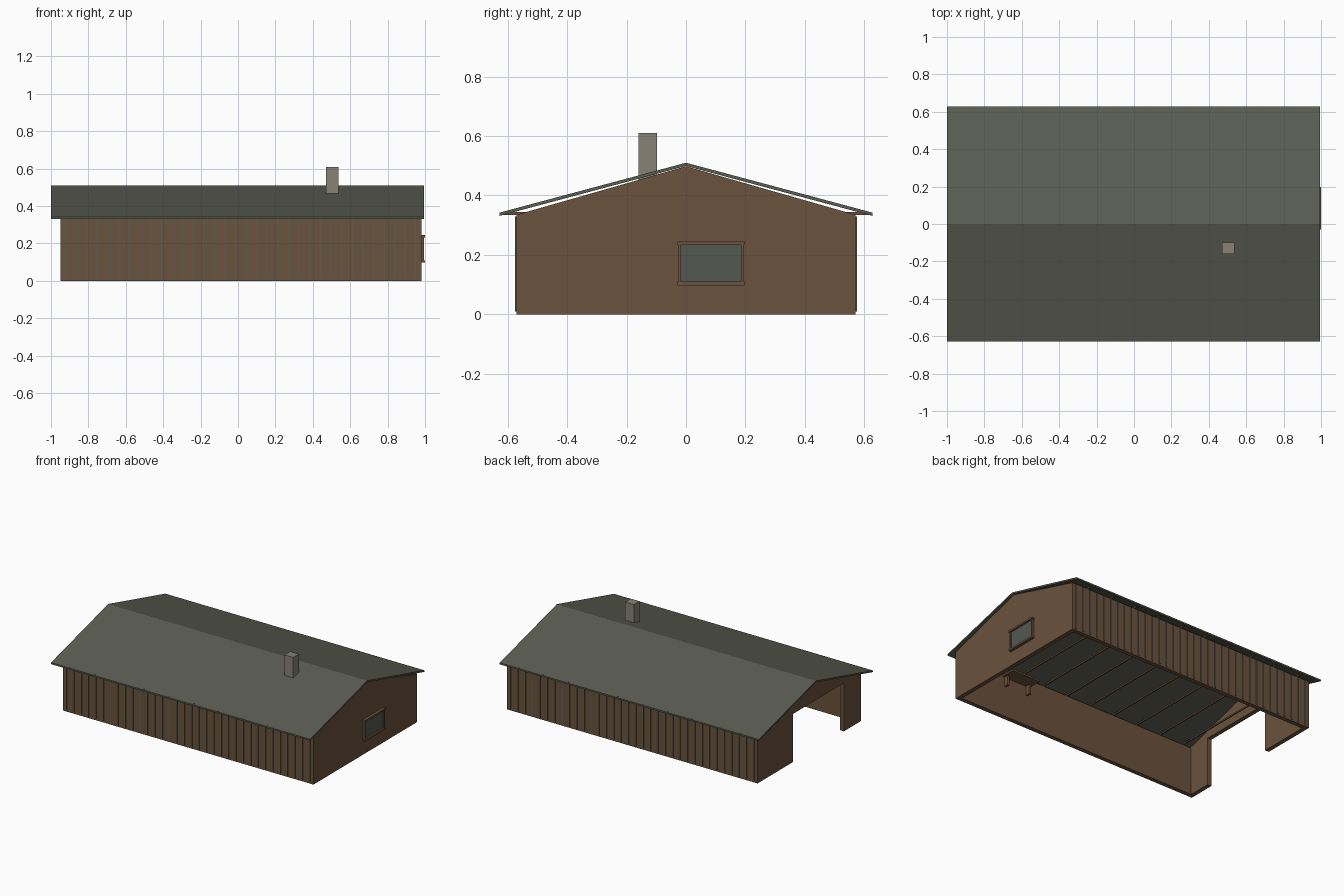
import bpy

if "Cube" in bpy.data.objects:
    bpy.data.objects.remove(bpy.data.objects["Cube"], do_unlink=True)


def material(name, rgb):
    m = bpy.data.materials.new(name)
    m.use_nodes = True
    m.diffuse_color = (*rgb, 1)
    m.node_tree.nodes["Principled BSDF"].inputs["Base Color"].default_value = (*rgb, 1)
    return m


WOOD = material("brown_wood", (0.147, 0.084, 0.045))
ROOF = material("grey_green_roof", (0.102, 0.109, 0.084))
GLASS = material("dull_glass", (0.084, 0.098, 0.082))
STONE = material("warm_grey_stone", (0.25, 0.225, 0.178))

END_L, END_R = -0.95, 0.98   # outer faces of the end walls
SIDE = 0.57                  # outer face of the long walls
EAVE, RIDGE = 0.335, 0.51
THICK = 0.03


def prism(name, profile, x0, x1, mat):
    """Extrude a closed (y, z) outline along x."""
    n = len(profile)
    verts = [(x, y, z) for x in (x0, x1) for y, z in profile]
    faces = [tuple(range(n))[::-1], tuple(range(n, 2 * n))]
    faces += [(i, (i + 1) % n, (i + 1) % n + n, i + n) for i in range(n)]
    mesh = bpy.data.meshes.new(name)
    mesh.from_pydata(verts, [], faces)
    mesh.materials.append(mat)
    obj = bpy.data.objects.new(name, mesh)
    bpy.context.collection.objects.link(obj)
    return obj


def box(name, x, y, z, mat):
    (y0, y1), (z0, z1) = sorted(y), z
    return prism(name, [(y0, z0), (y1, z0), (y1, z1), (y0, z1)], x[0], x[1], mat)


# Long walls with evenly spaced battens
BATTENS = 34
pitch = (END_R - END_L) / BATTENS
for side, s in (("front", -1), ("back", 1)):
    box(side + "_wall", (END_L, END_R), (s * SIDE, s * (SIDE - THICK)), (0, EAVE), WOOD)
    for i in range(BATTENS):
        x = END_L + (i + 0.5) * pitch
        box(f"{side}_batten_{i}", (x - 0.004, x + 0.004),
            (s * SIDE, s * (SIDE + 0.005)), (0.01, 0.33), ROOF)

# Window end wall, and the open end with two piers
inner = SIDE - THICK
box("window_wall", (END_R - THICK, END_R), (-inner, inner), (0, EAVE), WOOD)
box("narrow_pier", (END_L, END_L + THICK), (-inner, -0.38), (0, EAVE), WOOD)
box("wide_pier", (END_L, END_L + THICK), (0.18, inner), (0, EAVE), WOOD)

# Gable triangles
for name, x in (("open_end_gable", END_L), ("window_end_gable", END_R - THICK)):
    prism(name, [(-SIDE, EAVE), (SIDE, EAVE), (0, RIDGE - 0.012)], x, x + THICK, WOOD)

# Roof: one folded sheet
edge, drop = 0.628, 0.011
prism("roof", [(-edge, 0.342), (-edge, 0.342 - drop), (0, RIDGE - drop),
               (edge, 0.342 - drop), (edge, 0.342), (0, RIDGE)], -1, 0.995, ROOF)

# Ceiling joists reaching the eaves
for i in range(10):
    x = -0.858 + i * 0.19
    box(f"joist_{i}", (x - 0.004, x + 0.004), (-0.622, 0.622), (EAVE, 0.345), WOOD)

# Chimney
box("chimney", (0.47, 0.537), (-0.16, -0.098), (0.45, 0.61), STONE)

# Window: glass through the wall and a frame around it
y0, y1, z0, z1 = -0.017, 0.185, 0.11, 0.233
box("window_glass", (END_R - THICK - 0.003, END_R + 0.008), (y0, y1), (z0, z1), GLASS)
for name, y in (("front", (y0 - 0.009, y0)), ("back", (y1, y1 + 0.009))):
    box(name + "_window_jamb", (END_R, 0.995), y, (z0, z1), WOOD)
for name, z in (("window_sill", (z0 - 0.012, z0)), ("window_head", (z1, z1 + 0.012))):
    box(name, (END_R, 1.0), (y0 - 0.012, y1 + 0.012), z, WOOD)

# Wall shelf on two brackets inside
box("shelf", (0.4, 0.62), (-inner, -inner + 0.1), (0.28, 0.292), WOOD)
for i, x in enumerate((0.415, 0.59)):
    box(f"shelf_bracket_{i}", (x, x + 0.015), (-inner, -inner + 0.03), (0.215, 0.28), WOOD)
